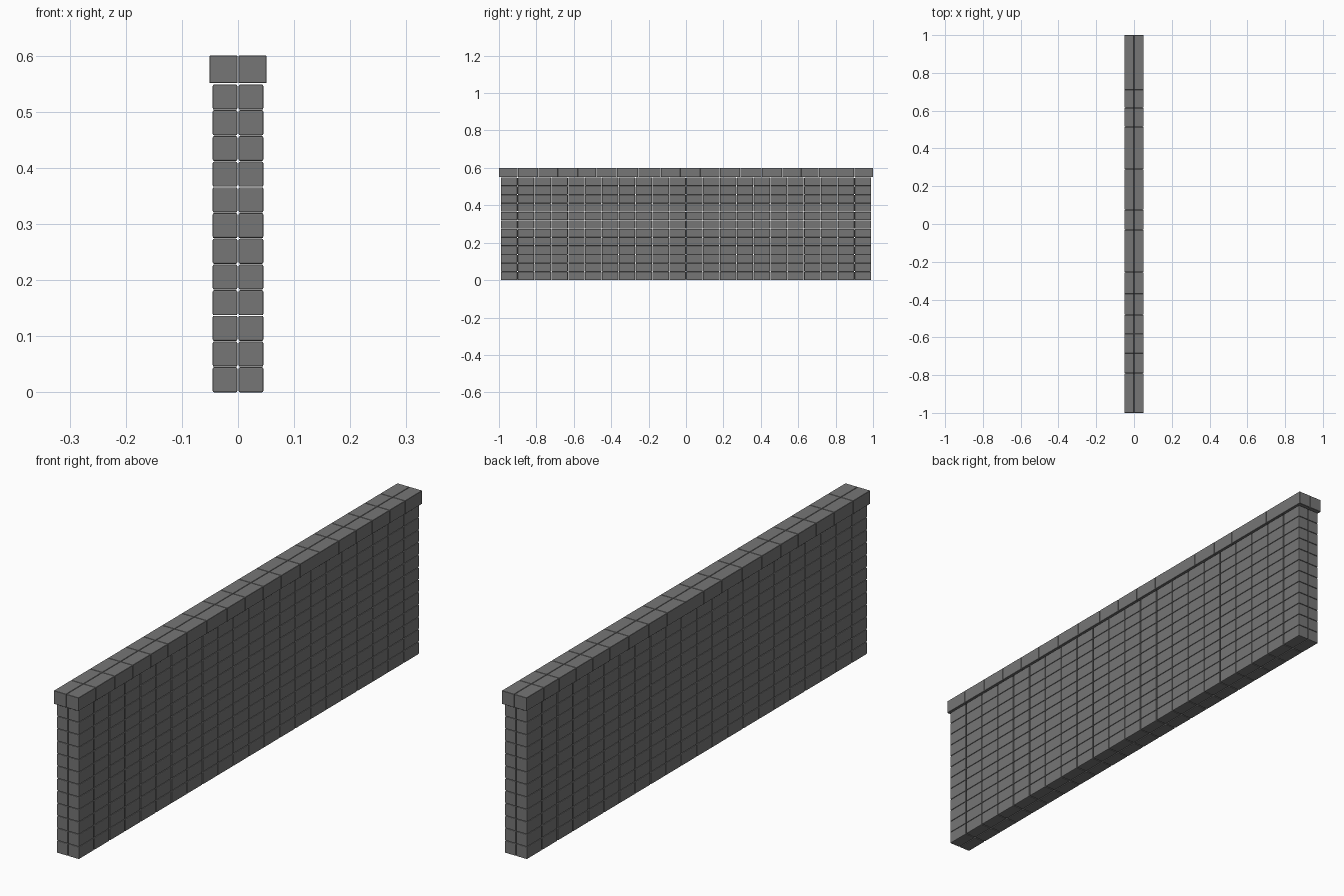
import bpy, bmesh
from mathutils import Matrix, Vector

if "Cube" in bpy.data.objects:
    bpy.data.objects.remove(bpy.data.objects["Cube"])

stone = bpy.data.materials.new("dark_stone")
stone.diffuse_color = (0.18, 0.18, 0.18, 1)
stone.use_nodes = True
stone.node_tree.nodes["Principled BSDF"].inputs["Base Color"].default_value = stone.diffuse_color


def add_box(bm, lo, hi):
    lo, hi = Vector(lo), Vector(hi)
    size = hi - lo
    mat = Matrix.Translation((lo + hi) / 2) @ Matrix.Diagonal((size.x, size.y, size.z, 1))
    bmesh.ops.create_cube(bm, size=1, matrix=mat)


def make_object(name, boxes, bevel, segments):
    bm = bmesh.new()
    for lo, hi in boxes:
        add_box(bm, lo, hi)
    mesh = bpy.data.meshes.new(name)
    bm.to_mesh(mesh)
    bm.free()
    mesh.materials.append(stone)
    obj = bpy.data.objects.new(name, mesh)
    bpy.context.collection.objects.link(obj)
    mod = obj.modifiers.new("worn_edges", 'BEVEL')
    mod.width = bevel
    mod.segments = segments
    return obj


# Wall body: two bricks thick, 22 long, one object per course
COURSES, COLUMNS = 12, 22
PITCH_Y, PITCH_Z = 0.0901, 0.0458
for row in range(COURSES):
    z = row * PITCH_Z
    boxes = []
    for x0, x1 in ((-0.045, -0.0013), (0.0013, 0.045)):
        for col in range(COLUMNS):
            y = (col - COLUMNS / 2) * PITCH_Y
            boxes.append(((x0, y + 0.0012, z), (x1, y + PITCH_Y - 0.0012, z + 0.0448)))
    make_object(f"brick_course_{row + 1}", boxes, 0.0025, 2)

# Coping: wider blocks of uneven length along the top, two side by side
joints = [-1, -0.9, -0.79, -0.685, -0.58, -0.48, -0.37, -0.255, -0.135, -0.03,
          0.075, 0.18, 0.29, 0.405, 0.515, 0.615, 0.71, 0.81, 0.9, 1]
boxes = []
for x0, x1 in ((-0.0505, -0.0008), (0.0008, 0.0505)):
    for a, b in zip(joints, joints[1:]):
        ya = a if a == -1 else a + 0.0005
        yb = b if b == 1 else b - 0.0005
        boxes.append(((x0, ya, 0.551), (x1, yb, 0.6)))
make_object("coping_blocks", boxes, 0.0008, 1)
